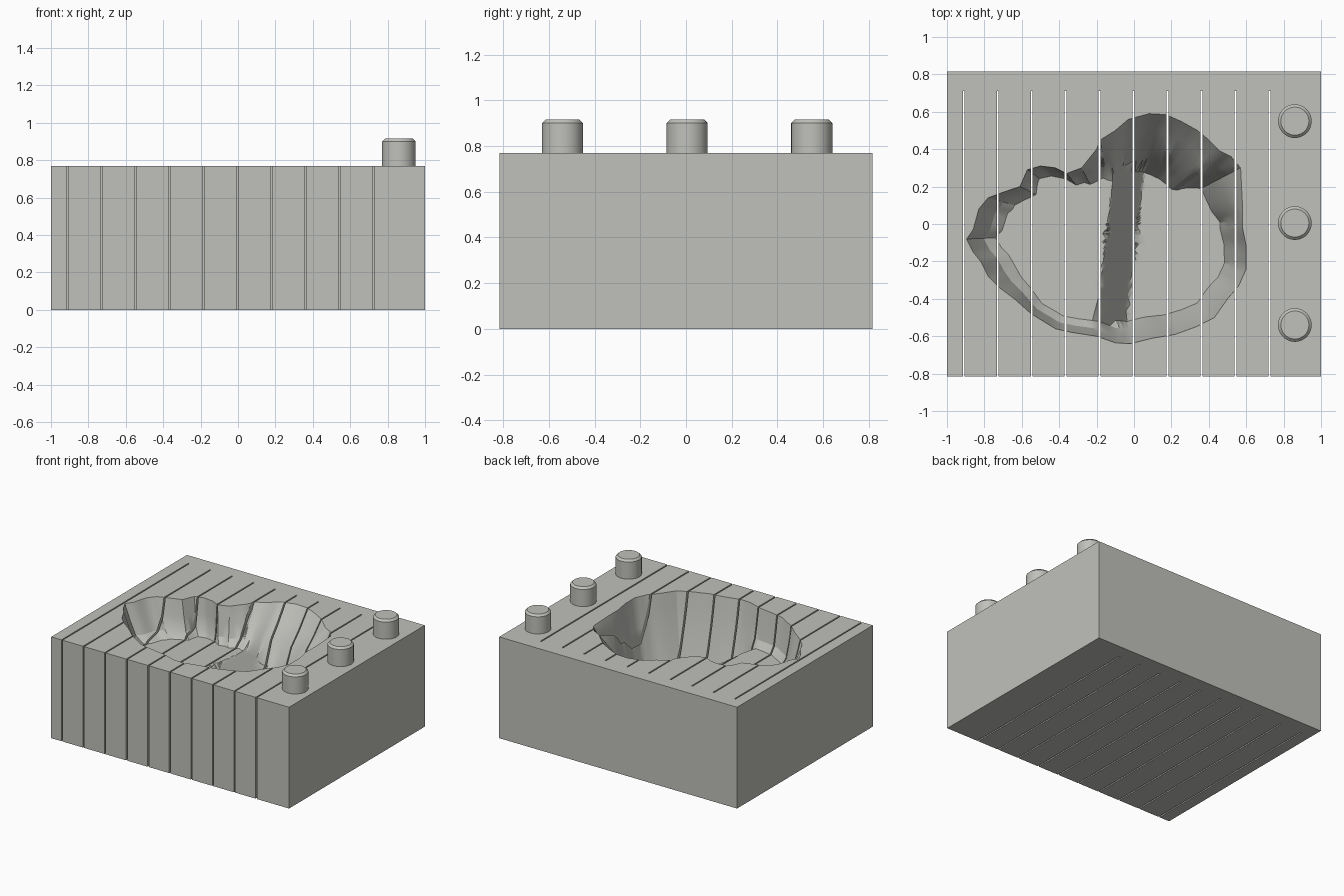
import bpy, bmesh, math
from mathutils import Vector

if "Cube" in bpy.data.objects:
    bpy.data.objects.remove(bpy.data.objects["Cube"])

TOP = 0.77
HALF_Y = 0.815

grey = bpy.data.materials.new("warm_grey")
grey.diffuse_color = (0.53, 0.53, 0.50, 1)
grey.use_nodes = True
grey.node_tree.nodes["Principled BSDF"].inputs["Base Color"].default_value = grey.diffuse_color


def finish(bm, name):
    bmesh.ops.recalc_face_normals(bm, faces=bm.faces)
    mesh = bpy.data.meshes.new(name)
    bm.to_mesh(mesh)
    bm.free()
    mesh.materials.append(grey)
    obj = bpy.data.objects.new(name, mesh)
    bpy.context.collection.objects.link(obj)
    return obj


def add_box(bm, lo, hi):
    lo, hi = Vector(lo), Vector(hi)
    verts = bmesh.ops.create_cube(bm, size=1)["verts"]
    bmesh.ops.scale(bm, vec=hi - lo, verts=verts)
    bmesh.ops.translate(bm, vec=(lo + hi) / 2, verts=verts)


def select_only(obj):
    bpy.ops.object.select_all(action='DESELECT')
    obj.select_set(True)
    bpy.context.view_layer.objects.active = obj


# Solid block
bm = bmesh.new()
add_box(bm, (-1, -HALF_Y, 0), (1, HALF_Y, TOP))
block = finish(bm, "block")

# Rim of the hollow, counter-clockwise from the back
rim = [(.08, .59), (-.03, .56), (-.1, .5), (-.18, .45), (-.2, .4), (-.28, .3),
       (-.36, .27), (-.42, .3), (-.5, .31), (-.57, .29), (-.61, .2), (-.7, .17),
       (-.78, .14), (-.83, .08), (-.86, -.03), (-.895, -.08), (-.86, -.15),
       (-.82, -.2), (-.78, -.28), (-.72, -.34), (-.64, -.4), (-.55, -.48),
       (-.42, -.56), (-.33, -.58), (-.2, -.6), (-.1, -.635), (-.02, -.64),
       (.1, -.61), (.22, -.59), (.33, -.55), (.43, -.5), (.5, -.4), (.56, -.33),
       (.6, -.24), (.6, -.12), (.58, -.02), (.58, .1), (.57, .3), (.52, .36),
       (.46, .39), (.4, .45), (.34, .5), (.25, .55), (.17, .585)]
rim = [Vector(p) for p in rim]
points = [a.lerp(b, k / 3) for a, b in zip(rim, rim[1:] + rim[:1]) for k in range(3)]
N = len(points)
CENTRE = Vector((-.1, -.05))
SHALLOW, DEEP = 0.27, 0.53


def floor_depth(p):
    # Shallow left lobe ramps down to the deep right lobe
    t = (p.x - (-.14 + .12 * p.y)) / 0.16
    return SHALLOW + (DEEP - SHALLOW) * min(1, max(0, t))


def wall_width(p):
    # Horizontal run of the upper and the whole wall
    if p.y > .3 and p.x > -.2:
        return Vector((.18, .33))
    if p.x < -.68:
        return Vector((.09, .22))
    return Vector((.04, .12))


raw = [wall_width(p) for p in points]
widths = [sum((raw[(i + k) % N] for k in range(-4, 5)), Vector((0, 0))) / 9
          for i in range(N)]

# Hollow cutter: rings running from the rim down the walls and in to the centre
INNER = 16
bm = bmesh.new()
rings = [[bm.verts.new((p.x, p.y, TOP + .08)) for p in points]]
for r in range(5 + INNER):
    ring = []
    for p, w in zip(points, widths):
        ray = CENTRE - p
        runs = [0, w.x / 2, w.x, (w.x + w.y) / 2, w.y]
        drops = [0, .12, .22, .39, DEEP]
        if r < 5:
            run, drop = runs[r], drops[r]
        else:
            run = w.y + (ray.length - w.y) * (r - 4) / (INNER + 1)
            drop = DEEP
        q = p + ray.normalized() * run
        ring.append(bm.verts.new((q.x, q.y, TOP - min(drop, floor_depth(q)))))
    rings.append(ring)
for a, b in zip(rings, rings[1:]):
    for i in range(N):
        j = (i + 1) % N
        bm.faces.new((a[i], a[j], b[j], b[i]))
hub = bm.verts.new((CENTRE.x, CENTRE.y, TOP - floor_depth(CENTRE)))
for i in range(N):
    bm.faces.new((rings[-1][i], rings[-1][(i + 1) % N], hub))
bm.faces.new(rings[0])
bmesh.ops.triangulate(bm, faces=bm.faces)
hollow = finish(bm, "hollow_cutter")

# Ten thin slots sawn from the front, right through to the underside
bm = bmesh.new()
for i in range(10):
    x = -.91 + .1815 * i
    add_box(bm, (x - .005, -HALF_Y - .1, -.1), (x + .005, .71, TOP + .1))
slots = finish(bm, "slot_cutter")

for cutter in (hollow, slots):
    mod = block.modifiers.new(cutter.name, 'BOOLEAN')
    mod.operation = 'DIFFERENCE'
    mod.solver = 'EXACT'
    mod.object = cutter
    select_only(block)
    bpy.ops.object.modifier_apply(modifier=mod.name)
for cutter in (hollow, slots):
    bpy.data.objects.remove(cutter)
select_only(block)
bpy.ops.object.shade_smooth_by_angle(angle=math.radians(25))

# Row of locating pegs along the right side
for n, y in enumerate((-.54, .005, .55)):
    bm = bmesh.new()
    bmesh.ops.create_cone(bm, cap_ends=True, segments=40, radius1=.09, radius2=.09,
                          depth=.155)
    bmesh.ops.translate(bm, vec=(.86, y, TOP - .01 + .0775), verts=bm.verts)
    top_edges = [e for e in bm.edges if all(v.co.z > TOP + .1 for v in e.verts)]
    bmesh.ops.bevel(bm, geom=top_edges, offset=.015, segments=1, affect='EDGES')
    peg = finish(bm, f"peg_{n + 1}")
    select_only(peg)
    bpy.ops.object.shade_smooth_by_angle(angle=math.radians(30))
